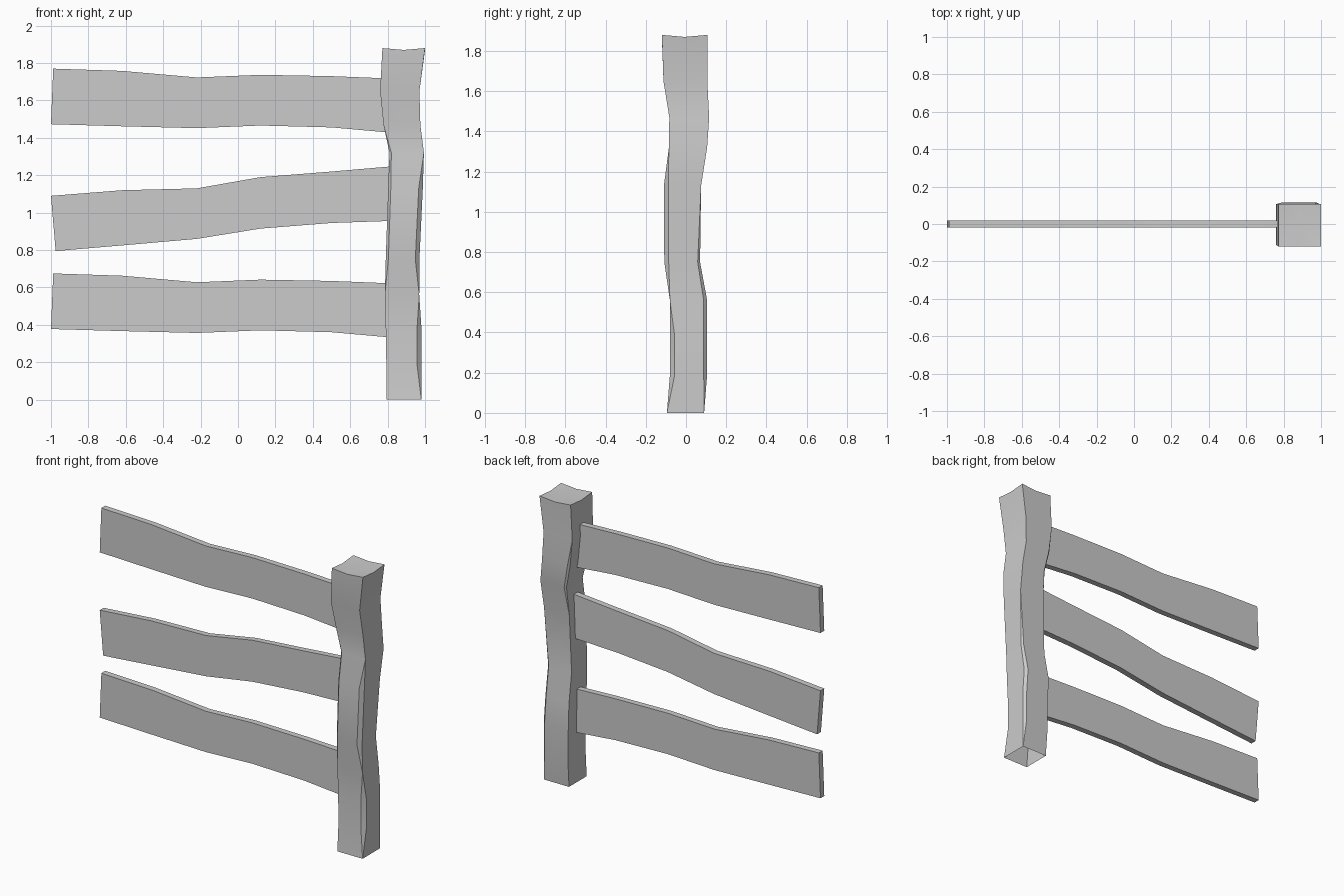
import bpy
import bmesh
import math

cube = bpy.data.objects.get("Cube")
if cube:
    bpy.data.objects.remove(cube, do_unlink=True)

wood = bpy.data.materials.new("weathered grey")
wood.use_nodes = True
GREY = (0.6, 0.6, 0.6, 1)
wood.diffuse_color = GREY
wood.node_tree.nodes["Principled BSDF"].inputs["Base Color"].default_value = GREY


def finish(name, bm):
    """Weld the mesh, add it to the scene and shade it."""
    bmesh.ops.remove_doubles(bm, verts=bm.verts, dist=0.0005)
    bmesh.ops.recalc_face_normals(bm, faces=bm.faces)
    mesh = bpy.data.meshes.new(name)
    bm.to_mesh(mesh)
    bm.free()
    mesh.materials.append(wood)
    obj = bpy.data.objects.new(name, mesh)
    bpy.context.collection.objects.link(obj)
    bpy.ops.object.select_all(action='DESELECT')
    obj.select_set(True)
    bpy.context.view_layer.objects.active = obj
    bpy.ops.object.shade_smooth_by_angle(angle=math.radians(25))
    return obj


def bridge(bm, rings):
    """Join successive closed rings of vertices with quads."""
    for low, high in zip(rings, rings[1:]):
        n = len(low)
        for i in range(n):
            j = (i + 1) % n
            bm.faces.new((low[i], low[j], high[j], high[i]))


def make_post():
    # z, x range, y range, cut on the corners: front -x, front +x, back +x, back -x
    sections = [
        (0.00, 0.795, 0.980, -0.095, 0.090, (0, 0, 0, 0)),
        (0.19, 0.793, 0.981, -0.080, 0.105, (0, .024, .017, 0)),
        (0.38, 0.790, 0.981, -0.080, 0.105, (0, .024, .017, 0)),
        (0.56, 0.785, 0.969, -0.080, 0.105, (0, 0, .017, 0)),
        (0.75, 0.790, 0.970, -0.108, 0.070, (.014, .022, .012, 0)),
        (1.13, 0.803, 0.988, -0.110, 0.075, (.014, .022, 0, 0)),
        (1.32, 0.810, 0.994, -0.085, 0.105, (.010, 0, 0, .010)),
        (1.47, 0.778, 0.975, -0.083, 0.115, (0, 0, 0, .012)),
        (1.65, 0.760, 0.970, -0.112, 0.106, (0, 0, 0, 0)),
        (1.88, 0.772, 1.000, -0.120, 0.106, (0, 0, 0, 0)),
    ]
    bm = bmesh.new()
    rings = []
    for z, x0, x1, y0, y1, (a, b, c, d) in sections:
        xm, ym = (x0 + x1) / 2, (y0 + y1) / 2
        outline = [(x0 + a, y0), (xm, y0), (x1 - b, y0),
                   (x1, y0 + b), (x1, ym), (x1, y1 - c),
                   (x1 - c, y1), (xm, y1), (x0 + d, y1),
                   (x0, y1 - d), (x0, ym), (x0, y0 + a)]
        rings.append([bm.verts.new((x, y, z)) for x, y in outline])
    bridge(bm, rings)
    # Sagging top; the bottom stays open
    top = rings[-1]
    for v in top[1::3]:
        v.co.z -= 0.01
    centre = bm.verts.new((0.886, -0.007, 1.868))
    for i in range(len(top)):
        bm.faces.new((top[i], top[(i + 1) % len(top)], centre))
    bmesh.ops.dissolve_degenerate(bm, dist=0.0005, edges=bm.edges)
    return finish("post", bm)


STATIONS = (-0.99, -0.62, -0.22, 0.12, 0.50, 0.85)


def make_rail(name, upper, lower, end_x, drop=0.0):
    """Wavy plank; end_x gives the free end's top and bottom x."""
    half = 0.02
    bm = bmesh.new()
    rings = []
    for i, x in enumerate(STATIONS):
        xt, xb = end_x if i == 0 else (x, x)
        t, b = upper[i] - drop, lower[i] - drop
        rings.append([bm.verts.new(p) for p in (
            (xt, -half, t), (xt, half, t), (xb, half, b), (xb, -half, b))])
    bridge(bm, rings)
    bm.faces.new(rings[0])
    bm.faces.new(rings[-1])
    return finish(name, bm)


make_post()

# The top and bottom rails share one shape
UPPER = (1.77, 1.758, 1.723, 1.737, 1.73, 1.716)
LOWER = (1.473, 1.462, 1.452, 1.466, 1.456, 1.425)
make_rail("top_rail", UPPER, LOWER, (-0.988, -1.0))
make_rail("bottom_rail", UPPER, LOWER, (-0.988, -1.0), drop=1.095)
make_rail("middle_rail", (1.09, 1.12, 1.13, 1.19, 1.22, 1.25),
          (0.795, 0.825, 0.86, 0.915, 0.945, 0.957), (-1.0, -0.975))
